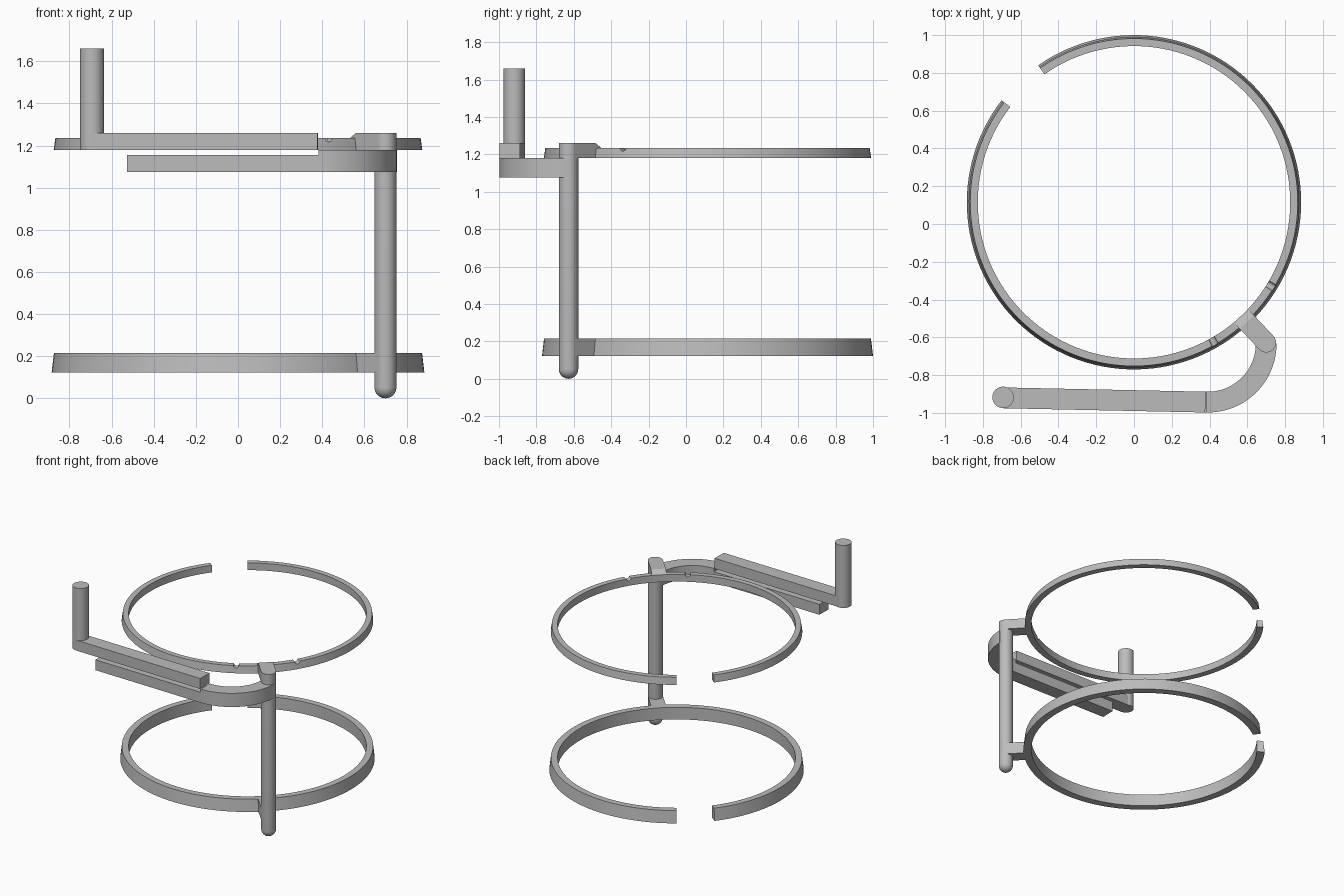
import bpy, bmesh
from math import sin, cos, pi, radians, sqrt, atan2
from mathutils import Vector

old = bpy.data.objects.get("Cube")
if old:
    bpy.data.objects.remove(old, do_unlink=True)

grey = bpy.data.materials.new("plain grey")
grey.use_nodes = True
grey.diffuse_color = (0.5, 0.5, 0.5, 1)
grey.node_tree.nodes["Principled BSDF"].inputs["Base Color"].default_value = (0.5, 0.5, 0.5, 1)

RING = Vector((0, 0.115))      # shared axis of both rings
POST = Vector((0.70, -0.628))  # upright post
KNOB = Vector((-0.693, -0.918))
BEND = Vector((0.39, -0.633))  # centre of the curved arm
ARM_R, ARM_HALF = 0.31, 0.055
TILT = radians(1.2)            # slight slant of the straight arms


def loft(name, sections):
    """Skin a list of matching closed cross-sections and cap both ends."""
    bm = bmesh.new()
    loops = [[bm.verts.new(p) for p in s] for s in sections]
    n = len(loops[0])
    for a, b in zip(loops, loops[1:]):
        for i in range(n):
            j = (i + 1) % n
            bm.faces.new((a[i], a[j], b[j], b[i]))
    bm.faces.new(loops[0])
    bm.faces.new(loops[-1])
    bmesh.ops.recalc_face_normals(bm, faces=bm.faces)
    mesh = bpy.data.meshes.new(name)
    bm.to_mesh(mesh)
    bm.free()
    mesh.materials.append(grey)
    obj = bpy.data.objects.new(name, mesh)
    bpy.context.collection.objects.link(obj)
    bpy.ops.object.select_all(action='DESELECT')
    obj.select_set(True)
    bpy.context.view_layer.objects.active = obj
    bpy.ops.object.shade_smooth_by_angle(angle=radians(30))
    return obj


def polar(centre, r, a, z):
    return (centre.x + r * cos(a), centre.y + r * sin(a), z)


def open_ring(name, z0, z1, r_in, r_bottom, r_top, notches=()):
    """Split ring with a tapered outside and small round notches on top."""
    start, end, steps, notch_r = radians(142.4 - 360), radians(125), 120, 0.018
    angles = {start + (end - start) * i / steps: z1 for i in range(steps + 1)}
    for n in notches:
        half = notch_r / r_in
        angles = {a: z for a, z in angles.items() if abs(a - n) > half}
        for k in range(9):
            d = cos(pi * k / 8)
            angles[n + half * d] = z1 - notch_r * sqrt(max(0, 1 - d * d))
    sections = []
    for a in sorted(angles):
        z = angles[a]
        r = r_bottom + (r_top - r_bottom) * (z - z0) / (z1 - z0)
        sections.append([polar(RING, r_in, a, z0), polar(RING, r_bottom, a, z0),
                         polar(RING, r, a, z), polar(RING, r_in, a, z)])
    loft(name, sections)


def round_bar(name, centre, profile):
    """Upright turned bar from (radius, height) pairs."""
    loft(name, [[polar(centre, r, 2 * pi * i / 32, z) for i in range(32)]
                for r, z in profile])


def bracket(name, half, profile):
    """Block running outward from the rings, from a (distance, height) outline."""
    out = (POST - RING).normalized()
    side = Vector((-out.y, out.x))
    loft(name, [[(*(RING + out * d + side * s), z) for d, z in profile]
                for s in (-half, half)])


def straight_arm(name, x0, x1, z0, z1):
    """Slanted bar following the end direction of the curved arm."""
    along = Vector((-cos(TILT), sin(TILT)))
    side = Vector((sin(TILT), cos(TILT))) * ARM_HALF
    joint = BEND - Vector((sin(TILT), cos(TILT))) * ARM_R
    sections = []
    for x in (x0, x1):
        c = joint + along * ((x - joint.x) / along.x)
        sections.append([(*(c - side), z0), (*(c + side), z0),
                         (*(c + side), z1), (*(c - side), z1)])
    loft(name, sections)


# Split rings
open_ring("lower_ring", 0.122, 0.215, 0.827, 0.885, 0.874)
open_ring("upper_ring", 1.18, 1.235, 0.827, 0.875, 0.867,
          notches=(radians(-31.4), radians(-60.3)))

# Upright post with a domed foot
R = 0.052
dome = [(R * sin(a), R - R * cos(a)) for a in
        (pi / 2 * max(k, 0.05) / 8 for k in range(9))]
round_bar("post", POST, dome + [(R, 1.26)])

# Brackets joining the rings to the post
reach = (POST - RING).length
bracket("lower_bracket", R, [(0.85, 0.122), (reach, 0.122), (reach, 0.215), (0.85, 0.215)])
bracket("upper_bracket", R, [(0.83, 1.18), (reach, 1.18), (reach, 1.26),
                             (0.872, 1.26), (0.83, 1.235)])

# Curved arm sweeping from the post to the front
sweep = [-(pi / 2 + TILT) * i / 24 for i in range(25)]
loft("curved_arm", [[polar(BEND, ARM_R + s, a, z) for s, z in
                     ((-ARM_HALF, 1.075), (ARM_HALF, 1.075),
                      (ARM_HALF, 1.18), (-ARM_HALF, 1.18))] for a in sweep])

# Parallel straight arms and the upright handle
straight_arm("lower_arm", 0.384, -0.525, 1.075, 1.155)
straight_arm("upper_arm", 0.378, KNOB.x, 1.18, 1.26)
round_bar("handle", KNOB, [(0.057, 1.18), (0.057, 1.66)])
